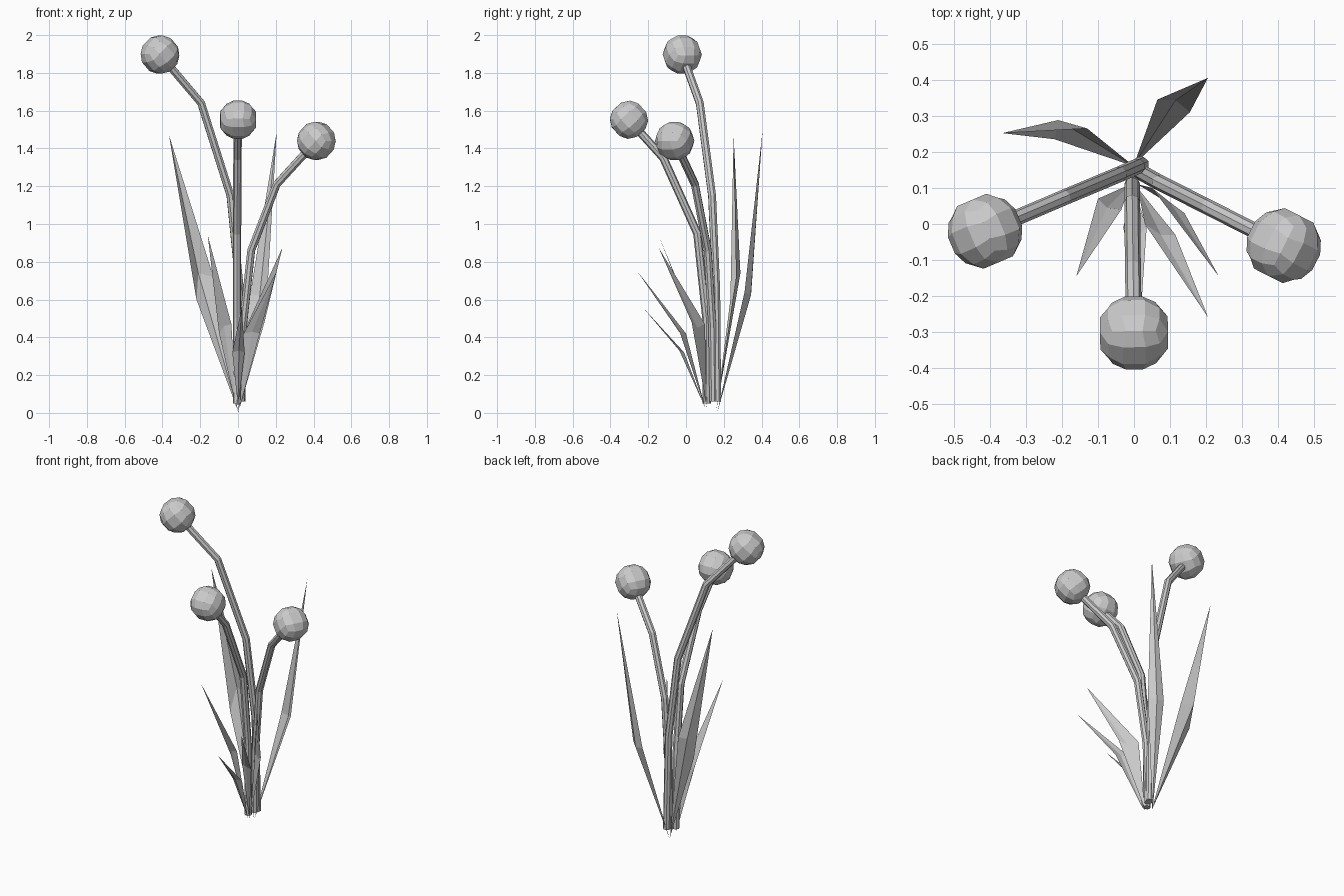
import bpy, bmesh
from mathutils import Vector

if "Cube" in bpy.data.objects:
    bpy.data.objects.remove(bpy.data.objects["Cube"])


def add_mesh(name, bm):
    me = bpy.data.meshes.new(name)
    bm.to_mesh(me)
    bm.free()
    ob = bpy.data.objects.new(name, me)
    bpy.context.collection.objects.link(ob)
    return ob


# Bent eight-sided stem along a few points
def stem(name, pts, r=0.022):
    cu = bpy.data.curves.new(name, 'CURVE')
    cu.dimensions = '3D'
    cu.bevel_depth = r
    cu.bevel_resolution = 2
    cu.use_fill_caps = True
    sp = cu.splines.new('POLY')
    sp.points.add(len(pts) - 1)
    for p, co in zip(sp.points, pts):
        p.co = (*co, 1)
    sp.use_smooth = False
    bpy.context.collection.objects.link(bpy.data.objects.new(name, cu))


# Faceted ball made from a gridded cube, turned along its stem
def flower_head(name, centre, direction, r=0.104):
    bm = bmesh.new()
    bmesh.ops.create_cube(bm, size=2)
    bmesh.ops.subdivide_edges(bm, edges=bm.edges[:], cuts=2, use_grid_fill=True)
    for v in bm.verts:
        v.co = v.co.normalized() * r
    ob = add_mesh(name, bm)
    ob.rotation_euler = direction.to_track_quat('Z', 'Y').to_euler()
    ob.location = centre


# Folded blade: pointed base, two edges and a crease at the bend, pointed tip
def leaf(name, base, left, crease, right, tip):
    bm = bmesh.new()
    b, l, c, r, t = [bm.verts.new(p) for p in (base, left, crease, right, tip)]
    for f in ((b, c, l), (b, r, c), (l, c, t), (c, r, t)):
        bm.faces.new(f)
    add_mesh(name, bm)


# Stems with their heads
paths = {
    "left": [(0.02, 0.165, 0.06), (0.01, 0.16, 0.65), (-0.04, 0.138, 1.15),
             (-0.195, 0.073, 1.64), (-0.413, -0.02, 1.897)],
    "middle": [(-0.005, 0.11, 0.05), (-0.005, 0.108, 0.5), (-0.005, 0.06, 0.95),
               (-0.003, -0.12, 1.35), (0, -0.302, 1.552)],
    "right": [(0.015, 0.145, 0.06), (0.025, 0.14, 0.45), (0.07, 0.115, 0.86),
              (0.205, 0.047, 1.21), (0.415, -0.06, 1.44)],
}
for side, pts in paths.items():
    stem(side + "_stem", pts)
    flower_head(side + "_head", pts[-1], Vector(pts[-1]) - Vector(pts[-2]))

# Leaves around the base
leaves = {
    "back_left": [(0, 0.16, 0.01), (-0.22, 0.235, 0.6), (-0.21, 0.288, 0.74),
                  (-0.13, 0.265, 0.72), (-0.365, 0.252, 1.47)],
    "back_right": [(0, 0.165, 0), (0.155, 0.31, 0.64), (0.115, 0.343, 0.62),
                   (0.065, 0.345, 0.63), (0.205, 0.405, 1.49)],
    "front_left": [(-0.01, 0.11, 0.03), (-0.035, 0.04, 0.47), (-0.075, 0.045, 0.46),
                   (-0.10, 0.07, 0.42), (-0.16, -0.145, 0.94)],
    "front_right": [(0.01, 0.11, 0.03), (0.14, 0.03, 0.48), (0.10, 0.06, 0.45),
                    (0.05, 0.10, 0.47), (0.235, -0.145, 0.875)],
    "low_right": [(0.01, 0.10, 0.03), (0.115, -0.03, 0.42), (0.075, -0.03, 0.43),
                  (0.03, 0.0, 0.42), (0.205, -0.258, 0.75)],
    "low_front": [(0, 0.10, 0.03), (0.035, -0.01, 0.32), (0.005, -0.035, 0.33),
                  (-0.03, -0.01, 0.32), (0.02, -0.23, 0.56)],
}
for side, pts in leaves.items():
    leaf(side + "_leaf", *pts)
